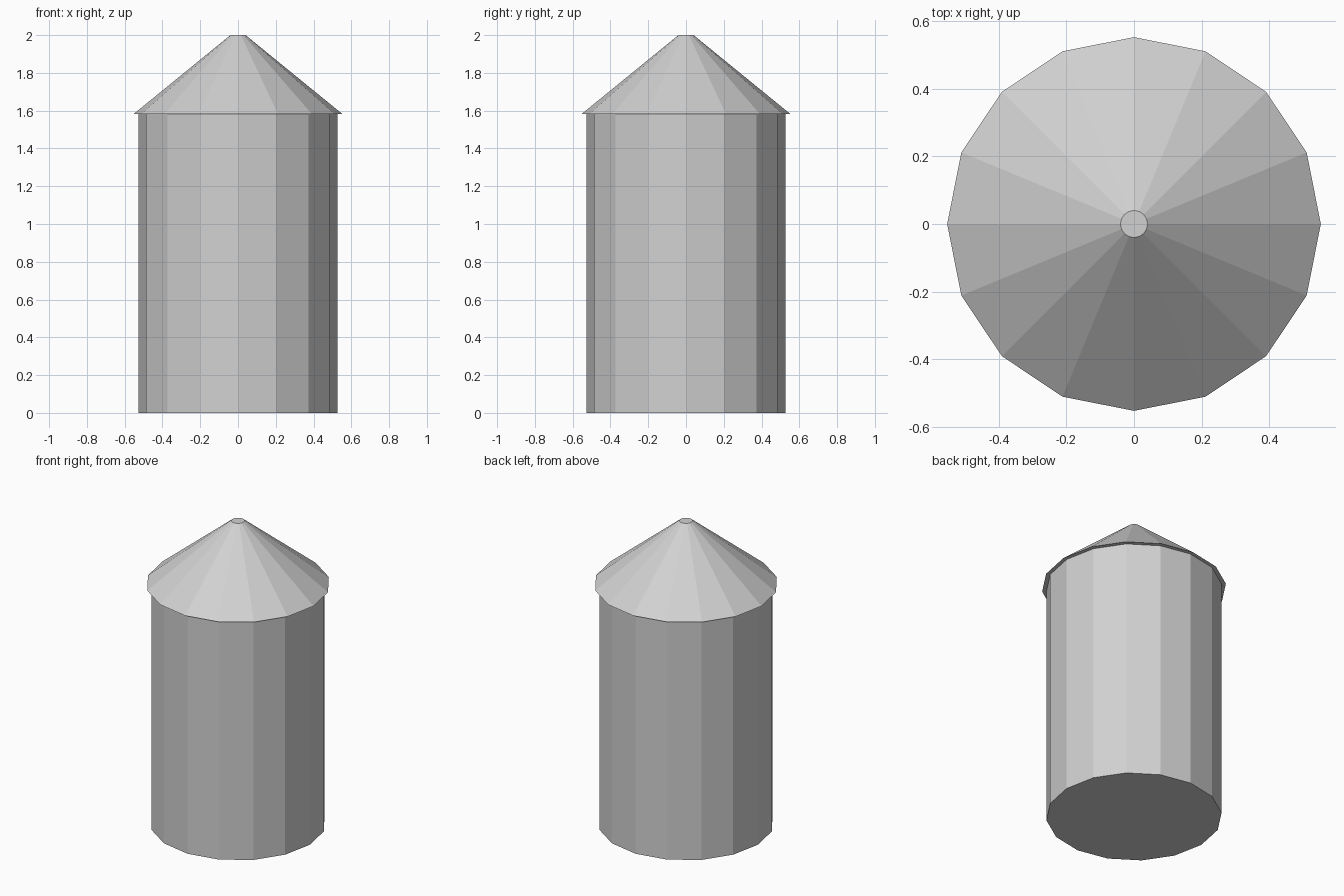
import bpy
from math import pi

cube = bpy.data.objects.get("Cube")
if cube:
    bpy.data.objects.remove(cube, do_unlink=True)

SIDES = 16
EAVES = 1.583

# Single plain grey for the whole silo
grey = bpy.data.materials.new("light_grey")
grey.use_nodes = True
colour = (0.64, 0.64, 0.64, 1)
grey.diffuse_color = colour
grey.node_tree.nodes["Principled BSDF"].inputs["Base Color"].default_value = colour


def frustum(name, bottom, top, z0, z1):
    """Flat-faced, capped 16-sided cone section with a corner facing the front."""
    bpy.ops.mesh.primitive_cone_add(
        vertices=SIDES, radius1=bottom, radius2=top, depth=z1 - z0,
        end_fill_type='NGON', location=(0, 0, (z0 + z1) / 2))
    part = bpy.context.object
    part.name = part.data.name = name
    part.data.materials.append(grey)
    return part


# Straight storage body
frustum("silo_body", 0.526, 0.526, 0, EAVES)

# Conical roof with a slight overhang and a small flat top
frustum("silo_roof", 0.552, 0.04, EAVES, 2)
